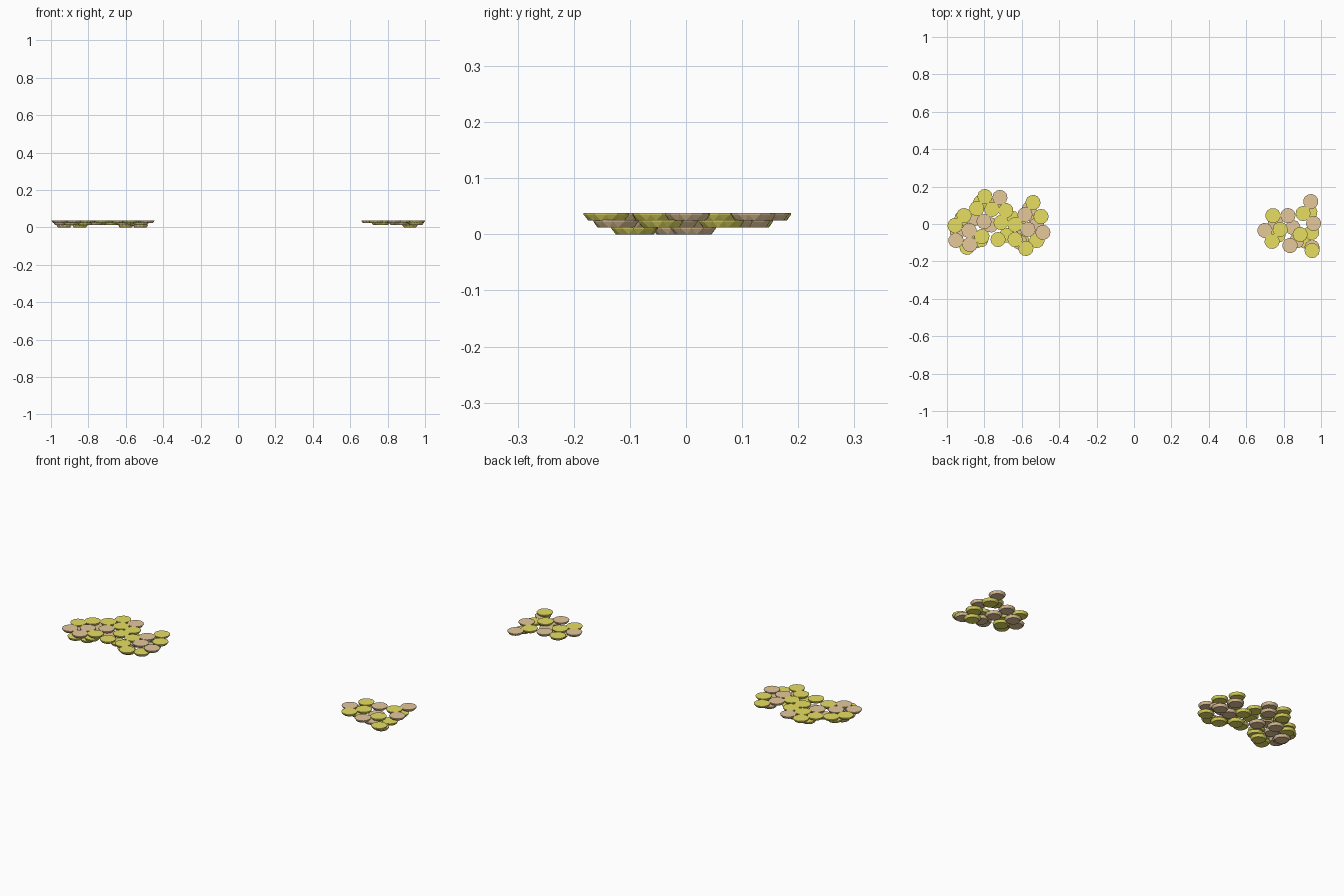
import bpy, bmesh, math, random

if "Cube" in bpy.data.objects:
    bpy.data.objects.remove(bpy.data.objects["Cube"])

random.seed(4)
SIDES, R_TOP, R_LOW, H = 12, 0.0405, 0.033, 0.0135


def material(name, rgb):
    m = bpy.data.materials.new(name)
    m.diffuse_color = (*rgb, 1)
    m.use_nodes = True
    m.node_tree.nodes["Principled BSDF"].inputs["Base Color"].default_value = m.diffuse_color
    return m


# Chunky low-poly coin: wide flat top, narrower twisted base, faceted rim
def coin_mesh(name, mat):
    bm = bmesh.new()

    def ring(r, z, twist):
        return [bm.verts.new((r * math.cos(2 * math.pi * (i + twist) / SIDES),
                              r * math.sin(2 * math.pi * (i + twist) / SIDES), z))
                for i in range(SIDES)]

    low, rim, top = ring(R_LOW, 0, 0.5), ring(R_TOP, H * 0.8, 0), ring(R_TOP, H, 0)
    for i in range(SIDES):
        j = (i + 1) % SIDES
        bm.faces.new((low[i], rim[j], rim[i]))
        bm.faces.new((low[i], low[j], rim[j]))
        bm.faces.new((rim[i], rim[j], top[j], top[i]))
    bm.faces.new(top)
    bm.faces.new(low[::-1])
    bmesh.ops.recalc_face_normals(bm, faces=bm.faces)
    me = bpy.data.meshes.new(name)
    bm.to_mesh(me)
    bm.free()
    me.materials.append(mat)
    return me


gold = coin_mesh("gold_coin", material("gold", (0.79, 0.73, 0.12)))
copper = coin_mesh("copper_coin", material("copper", (0.79, 0.58, 0.33)))


def layer(name, level, golds, coppers):
    for mesh, spots in ((gold, golds), (copper, coppers)):
        for x, y in spots:
            ob = bpy.data.objects.new(f"{name}_{mesh.name}", mesh)
            ob.location = (x, y, level * 0.0122)
            ob.rotation_euler.z = random.uniform(0, math.tau)
            bpy.context.collection.objects.link(ob)


# Left pile, bottom to top
layer("left_bottom", 0,
      [(-.845, -.09), (-.60, -.09)],
      [(-.93, -.02), (-.522, .013)])
layer("left_middle", 1,
      [(-.893, -.125), (-.82, .115), (-.92, .03), (-.82, -.085),
       (-.65, .03), (-.519, -.088), (-.68, -.06)],
      [(-.945, -.045), (-.85, .03), (-.765, -.005), (-.61, -.098),
       (-.56, .08), (-.60, -.015), (-.52, -.005), (-.74, .11)])
layer("left_top", 2,
      [(-.957, -.008), (-.909, .045), (-.84, .083), (-.797, .147),
       (-.76, .078), (-.685, .072), (-.711, .008), (-.813, -.067),
       (-.727, -.083), (-.636, -.083), (-.636, -.003), (-.54, .115),
       (-.497, .04), (-.578, -.131)],
      [(-.952, -.088), (-.877, -.11), (-.882, -.035), (-.717, .142),
       (-.802, .013), (-.567, -.029), (-.583, .05), (-.487, -.045)])

# Right pile, bottom to top
layer("right_bottom", 0, [(.92, -.093)], [])
layer("right_middle", 1,
      [(.94, .063), (.95, -.045), (.77, -.06)],
      [(.85, -.019), (.952, -.125), (.755, .01), (.87, -.09)])
layer("right_top", 2,
      [(.743, .045), (.738, -.093), (.781, -.029), (.888, -.056),
       (.904, .056), (.952, -.142)],
      [(.70, -.035), (.823, .045), (.834, -.115), (.945, .12), (.96, .003)])
